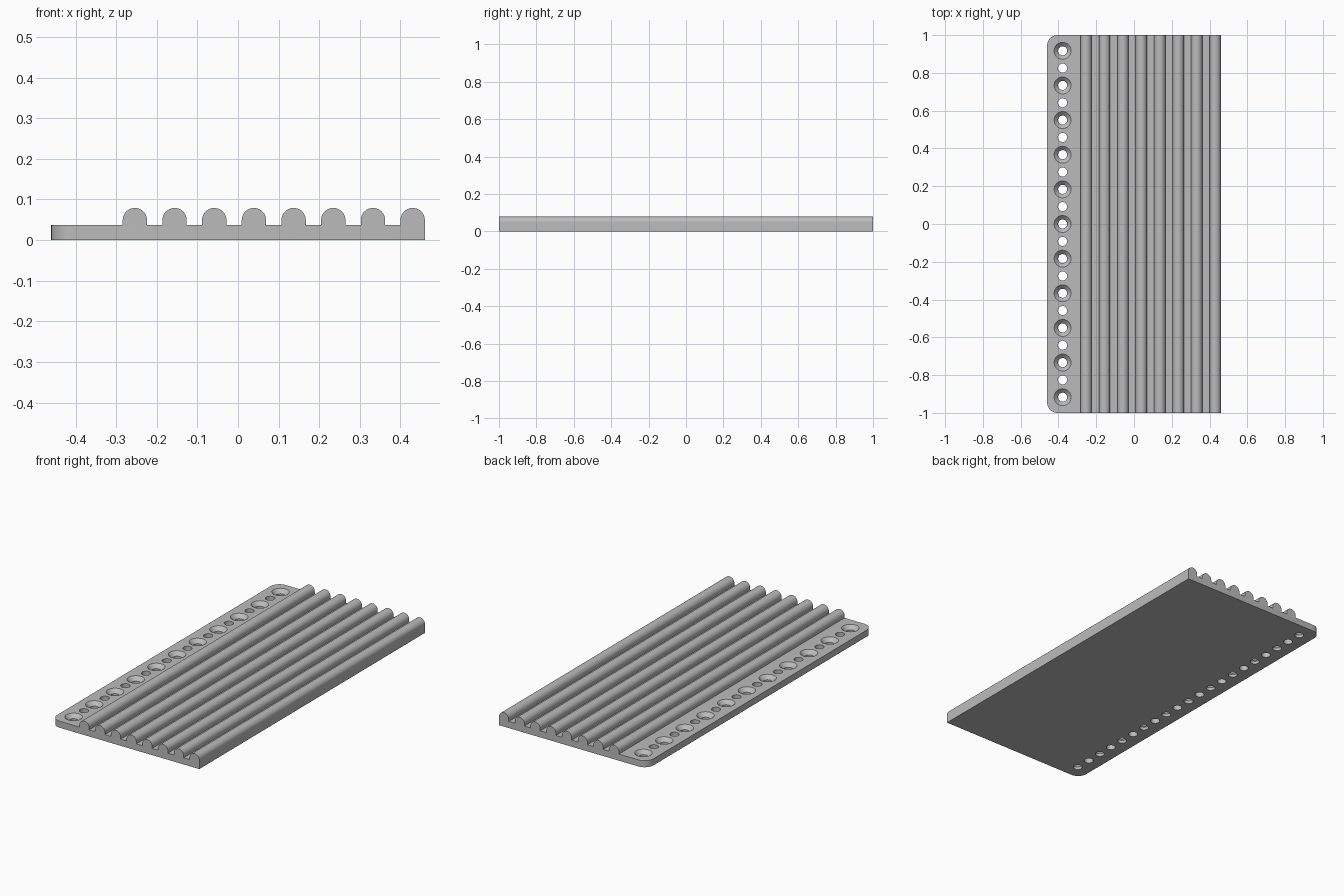
import bpy, bmesh
from math import pi, sin, cos

cube = bpy.data.objects.get("Cube")
if cube:
    bpy.data.objects.remove(cube, do_unlink=True)

HALF_X, HALF_Y, PLATE_Z = 0.46, 1.0, 0.037
RIBS, RIB_R, RIB_PITCH, RIB_ARC_Z = 8, 0.03, 0.0977, 0.049
HOLE_X, HOLE_PITCH, HOLE_R, SINK_R, SINK_DEPTH = -0.378, 0.0917, 0.024, 0.045, 0.021

grey = bpy.data.materials.new("plain grey")
grey.use_nodes = True
colour = (0.5, 0.5, 0.5, 1)
grey.diffuse_color = colour
grey.node_tree.nodes["Principled BSDF"].inputs["Base Color"].default_value = colour


def make_object(name, bm):
    bmesh.ops.recalc_face_normals(bm, faces=bm.faces)
    mesh = bpy.data.meshes.new(name)
    bm.to_mesh(mesh)
    bm.free()
    mesh.materials.append(grey)
    obj = bpy.data.objects.new(name, mesh)
    bpy.context.collection.objects.link(obj)
    return obj


def add_lathe(bm, x, y, profile, sides=32):
    """Closed solid turned about a vertical axis from (radius, z) pairs."""
    rings = [[bm.verts.new((x + r * cos(2 * pi * i / sides), y + r * sin(2 * pi * i / sides), z))
              for i in range(sides)] for r, z in profile]
    for low, high in zip(rings, rings[1:]):
        for i in range(sides):
            j = (i + 1) % sides
            bm.faces.new((low[i], low[j], high[j], high[i]))
    bm.faces.new(rings[0])
    bm.faces.new(rings[-1])


# Ribbed section: flat mounting strip, then round-topped ribs
section = [(HALF_X, 0), (-HALF_X, 0), (-HALF_X, PLATE_Z)]
first_x = HALF_X - RIB_R - (RIBS - 1) * RIB_PITCH
for n in range(RIBS):
    cx = first_x + n * RIB_PITCH
    section.append((cx - RIB_R, PLATE_Z))
    section += [(cx - RIB_R * cos(pi * k / 20), RIB_ARC_Z + RIB_R * sin(pi * k / 20))
                for k in range(21)]
    if n < RIBS - 1:
        section.append((cx + RIB_R, PLATE_Z))

bm = bmesh.new()
end = bm.faces.new([bm.verts.new((x, -HALF_Y, z)) for x, z in section])
sweep = bmesh.ops.extrude_face_region(bm, geom=[end])
moved = [v for v in sweep["geom"] if isinstance(v, bmesh.types.BMVert)]
bmesh.ops.translate(bm, verts=moved, vec=(0, 2 * HALF_Y, 0))

# Rounded corners on the mounting strip
corners = [e for e in bm.edges if all(v.co.x < -HALF_X + 0.001 for v in e.verts)
           and abs(e.verts[0].co.y - e.verts[1].co.y) < 0.001]
bmesh.ops.bevel(bm, geom=corners, offset=0.055, segments=10, profile=0.5, affect='EDGES')
plate = make_object("ribbed_plate", bm)

# Row of holes, every second one countersunk
bm = bmesh.new()
for n in range(-10, 11):
    if n % 2:
        profile = [(HOLE_R, -0.02), (HOLE_R, 0.06)]
    else:
        profile = [(HOLE_R, -0.02), (HOLE_R, PLATE_Z - SINK_DEPTH),
                   (SINK_R, PLATE_Z), (SINK_R, 0.06)]
    add_lathe(bm, HOLE_X, n * HOLE_PITCH, profile)
cutter = make_object("hole_cutter", bm)
cutter.hide_render = True

cut = plate.modifiers.new("screw holes", 'BOOLEAN')
cut.operation = 'DIFFERENCE'
cut.solver = 'EXACT'
cut.object = cutter
bpy.context.view_layer.objects.active = plate
plate.select_set(True)
bpy.ops.object.modifier_apply(modifier=cut.name)
bpy.data.objects.remove(cutter, do_unlink=True)
bpy.ops.object.shade_smooth_by_angle(angle=0.6)
